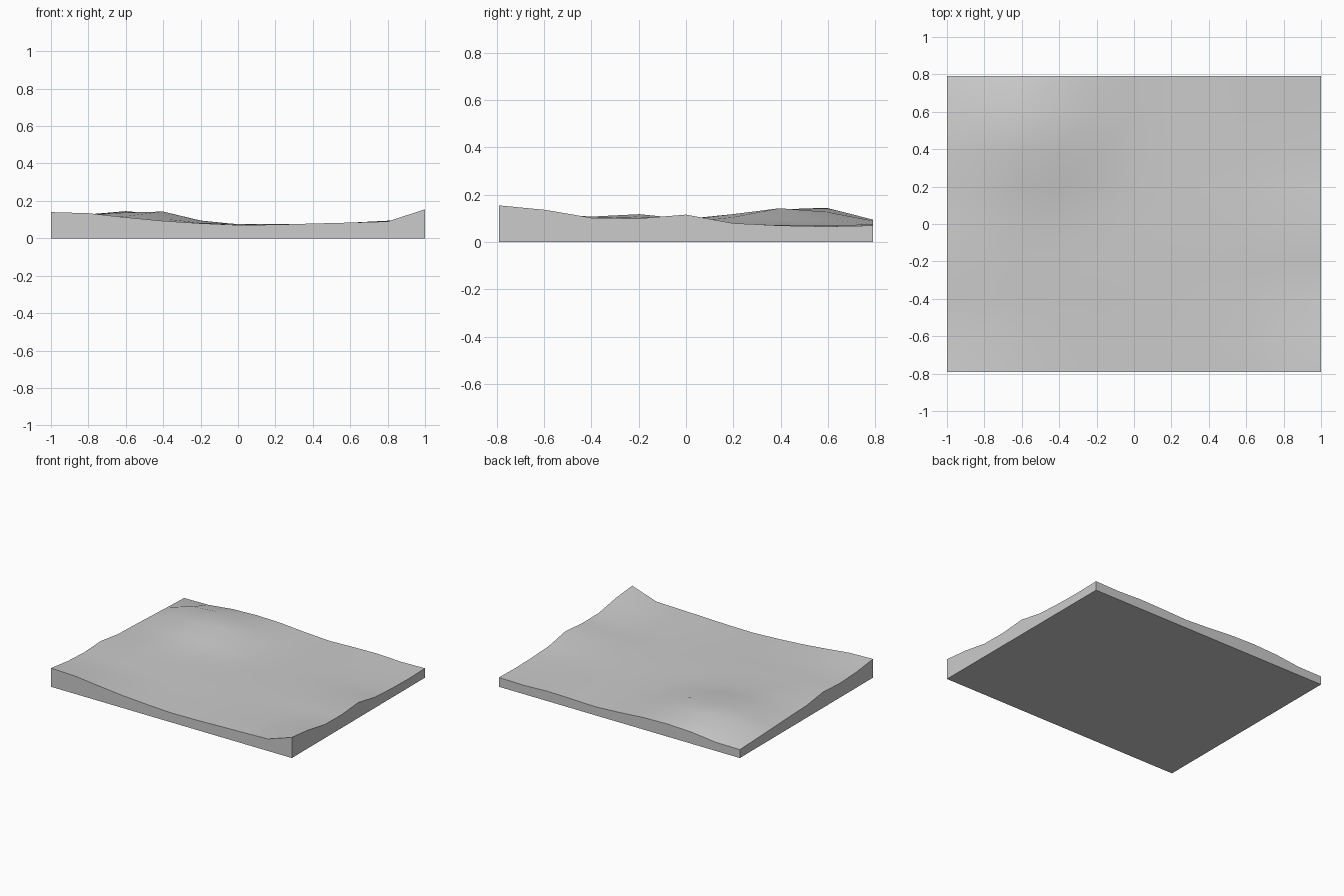
import bpy
import bmesh
import math

cube = bpy.data.objects.get("Cube")
if cube:
    bpy.data.objects.remove(cube)

COLUMNS, ROWS = 11, 9
HALF_X, HALF_Y = 1.0, 0.79
VALLEY = 0.073

# Rim height profiles along each side of the slab
front = [.14, .134, .112, .093, .08, .071, .073, .079, .084, .09, .155]
back = [.063, .065, .087, .095, .09, .075, .064, .07, .074, .066, .07]
left = [.14, .117, .108, .118, .092, .086, .078, .07, .063]
right = [.155, .136, .102, .1, .116, .08, .07, .066, .07]

# Hill in the back left quarter: grid row -> heights from the second column on
hill = {
    4: [.098, .095, .085],
    5: [.108, .118, .105, .082],
    6: [.124, .138, .143, .094, .075],
    7: [.128, .145, .128, .095, .075],
}


def ground_height(i, j):
    """Blend the four rims into a shallow valley."""
    u, v = i / (COLUMNS - 1), j / (ROWS - 1)
    west, east = (1 - u) ** 3, u ** 6
    south, north = (1 - v) ** 4, v ** 5
    rims = ((west, left[j]), (east, right[j]), (south, front[i]), (north, back[i]))
    corners = ((west * south, front[0]), (east * south, front[-1]),
               (west * north, back[0]), (east * north, back[-1]))
    height = VALLEY + sum(w * (h - VALLEY) for w, h in rims)
    height -= sum(w * (h - VALLEY) for w, h in corners)
    bump = hill.get(j, [])
    if 1 <= i <= len(bump):
        height = bump[i - 1]
    return height


def make_material(name, value):
    mat = bpy.data.materials.new(name)
    mat.use_nodes = True
    color = (value, value, value, 1)
    mat.diffuse_color = color
    mat.node_tree.nodes["Principled BSDF"].inputs["Base Color"].default_value = color
    return mat


# Terrain surface
bm = bmesh.new()
grid = []
for j in range(ROWS):
    y = HALF_Y * (2 * j / (ROWS - 1) - 1)
    grid.append([bm.verts.new((HALF_X * (2 * i / (COLUMNS - 1) - 1), y, ground_height(i, j)))
                 for i in range(COLUMNS)])
for low, high in zip(grid, grid[1:]):
    for i in range(COLUMNS - 1):
        bm.faces.new((low[i], low[i + 1], high[i + 1], high[i]))

# Side walls and flat underside
rim = [e for e in bm.edges if e.is_boundary]
walls = bmesh.ops.extrude_edge_only(bm, edges=rim)["geom"]
for vert in (g for g in walls if isinstance(g, bmesh.types.BMVert)):
    vert.co.z = 0
bmesh.ops.holes_fill(bm, edges=[e for e in bm.edges if e.is_boundary], sides=0)
bmesh.ops.recalc_face_normals(bm, faces=bm.faces)

mesh = bpy.data.meshes.new("terrain_slab")
bm.to_mesh(mesh)
bm.free()
slab = bpy.data.objects.new("terrain_slab", mesh)
bpy.context.collection.objects.link(slab)
mesh.materials.append(make_material("stone_grey", 0.6))

# Smooth ground with crisp rim edges
bpy.ops.object.select_all(action="DESELECT")
slab.select_set(True)
bpy.context.view_layer.objects.active = slab
bpy.ops.object.shade_smooth_by_angle(angle=math.radians(40))
